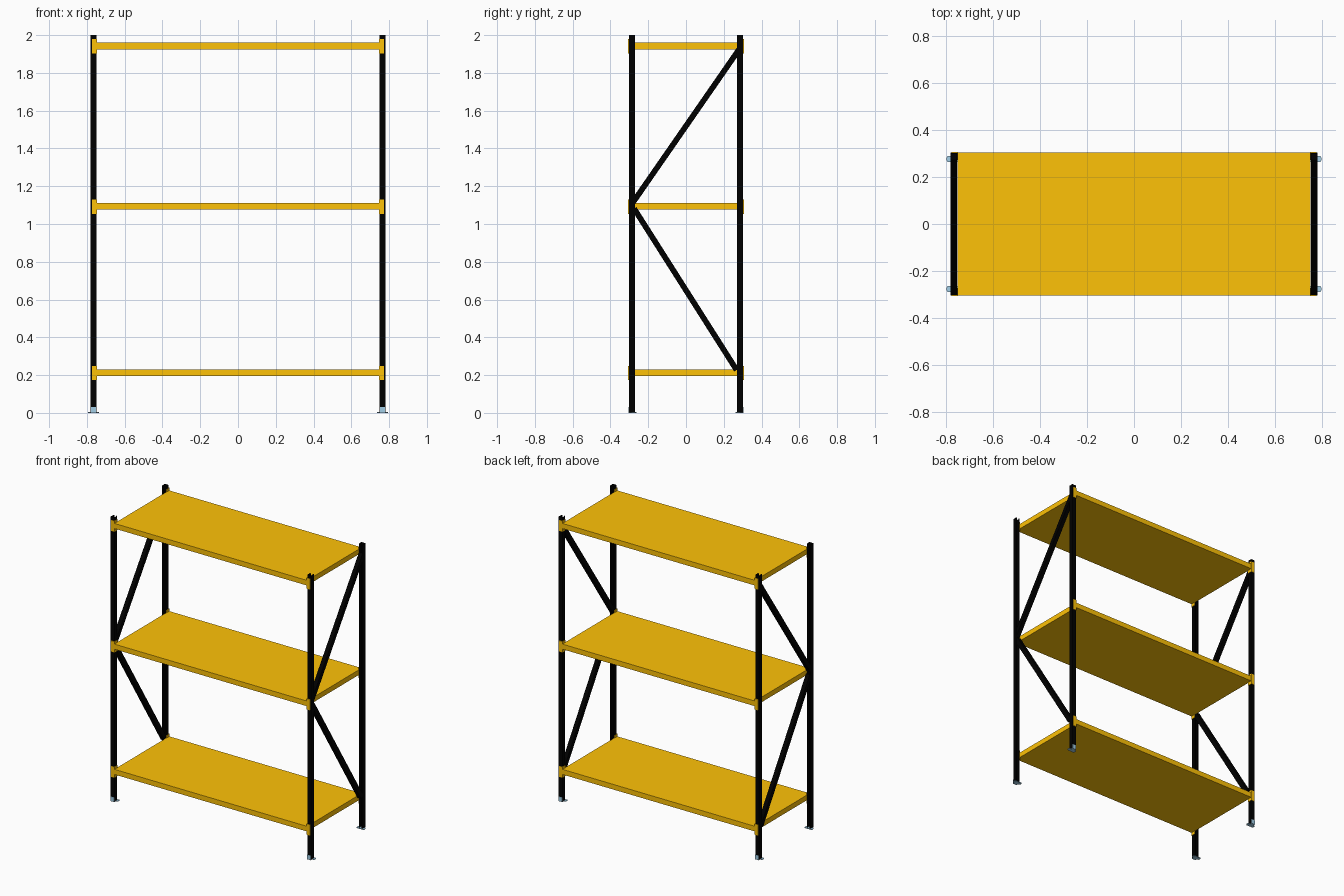
import bpy, bmesh
from mathutils import Vector, Matrix

if "Cube" in bpy.data.objects:
    bpy.data.objects.remove(bpy.data.objects["Cube"])


def material(name, rgb):
    m = bpy.data.materials.new(name)
    m.diffuse_color = (*rgb, 1)
    m.use_nodes = True
    m.node_tree.nodes["Principled BSDF"].inputs["Base Color"].default_value = m.diffuse_color
    return m


YELLOW = material("yellow_paint", (1.0, 0.54, 0.002))
BLACK = material("black_paint", (0.0, 0.0, 0.0))
STEEL = material("foot_steel", (0.36, 0.62, 0.80))


def finish(name, bm, mat, mirror=(False, False)):
    bmesh.ops.recalc_face_normals(bm, faces=bm.faces)
    me = bpy.data.meshes.new(name)
    bm.to_mesh(me)
    bm.free()
    me.materials.append(mat)
    ob = bpy.data.objects.new(name, me)
    bpy.context.collection.objects.link(ob)
    if any(mirror):
        mod = ob.modifiers.new("mirror", 'MIRROR')
        mod.use_axis = (*mirror, False)
        mod.use_mirror_merge = False
    return ob


def add_box(bm, lo, hi):
    lo, hi = Vector(lo), Vector(hi)
    mat = Matrix.Translation((lo + hi) / 2) @ Matrix.Diagonal((*(hi - lo), 1))
    return bmesh.ops.create_cube(bm, size=1, matrix=mat)['verts']


def extrude_profile(bm, pts, depth):
    face = bm.faces.new([bm.verts.new(p) for p in pts])
    geo = bmesh.ops.extrude_face_region(bm, geom=[face], use_keep_orig=True)['geom']
    bmesh.ops.translate(bm, vec=depth, verts=[g for g in geo if isinstance(g, bmesh.types.BMVert)])


# Upright posts: lipped channels opening toward each other front to back
bm = bmesh.new()
x, w, t, y0, y1, lip = 0.765, 0.015, 0.003, -0.301, -0.271, 0.008
half = [(-w, y0), (-w, y1), (-w + lip, y1), (-w + lip, y1 - t), (-w + t, y1 - t), (-w + t, y0 + t)]
outline = half + [(-px, py) for px, py in reversed(half)]
extrude_profile(bm, [(x + px, py, 0.003) for px, py in outline], (0, 0, 1.997))
finish("upright_posts", bm, BLACK, (True, True))

# Diagonal braces in each end frame
bm = bmesh.new()
for a, b in [((-0.285, 1.108), (0.285, 1.930)), ((-0.275, 1.082), (0.268, 0.227))]:
    a, b = Vector((x, *a)), Vector((x, *b))
    d = b - a
    verts = add_box(bm, (-0.0145, -0.0150, 0), (0.0145, 0.0150, d.length))
    side = Vector((1, 0, 0))
    up = d.normalized()
    rot = Matrix((side, up.cross(side), up)).transposed().to_4x4()
    bmesh.ops.transform(bm, matrix=Matrix.Translation(a) @ rot, verts=verts)
finish("diagonal_braces", bm, BLACK, (True, False))

for label, top in [("lower", 0.231), ("middle", 1.112), ("upper", 1.961)]:
    # Shelf: closed flat slab between the end frames
    bm = bmesh.new()
    add_box(bm, (-0.750, -0.304, top - 0.036), (0.750, 0.304, top))
    finish(label + "_shelf", bm, YELLOW)

    # Angle brackets hooking the shelf corners onto the posts
    bm = bmesh.new()
    c = [(0.747, -0.306), (0.774, -0.306), (0.774, -0.302), (0.750, -0.302),
         (0.750, -0.272), (0.747, -0.272)]
    extrude_profile(bm, [(px, py, top - 0.058) for px, py in c], (0, 0, 0.076))
    finish(label + "_shelf_brackets", bm, YELLOW, (True, True))

# Feet: floor plate with an ear on each side and a short upright tab
bm = bmesh.new()
plate = [(0.735, -0.283), (0.74, -0.289), (0.79, -0.289), (0.795, -0.283),
         (0.795, -0.269), (0.79, -0.263), (0.74, -0.263), (0.735, -0.269)]
extrude_profile(bm, [(*p, 0) for p in plate], (0, 0, 0.004))
add_box(bm, (0.751, -0.304, 0), (0.779, -0.301, 0.032))
add_box(bm, (0.751, -0.303, 0), (0.779, -0.270, 0.003))
finish("feet", bm, STEEL, (True, True))
